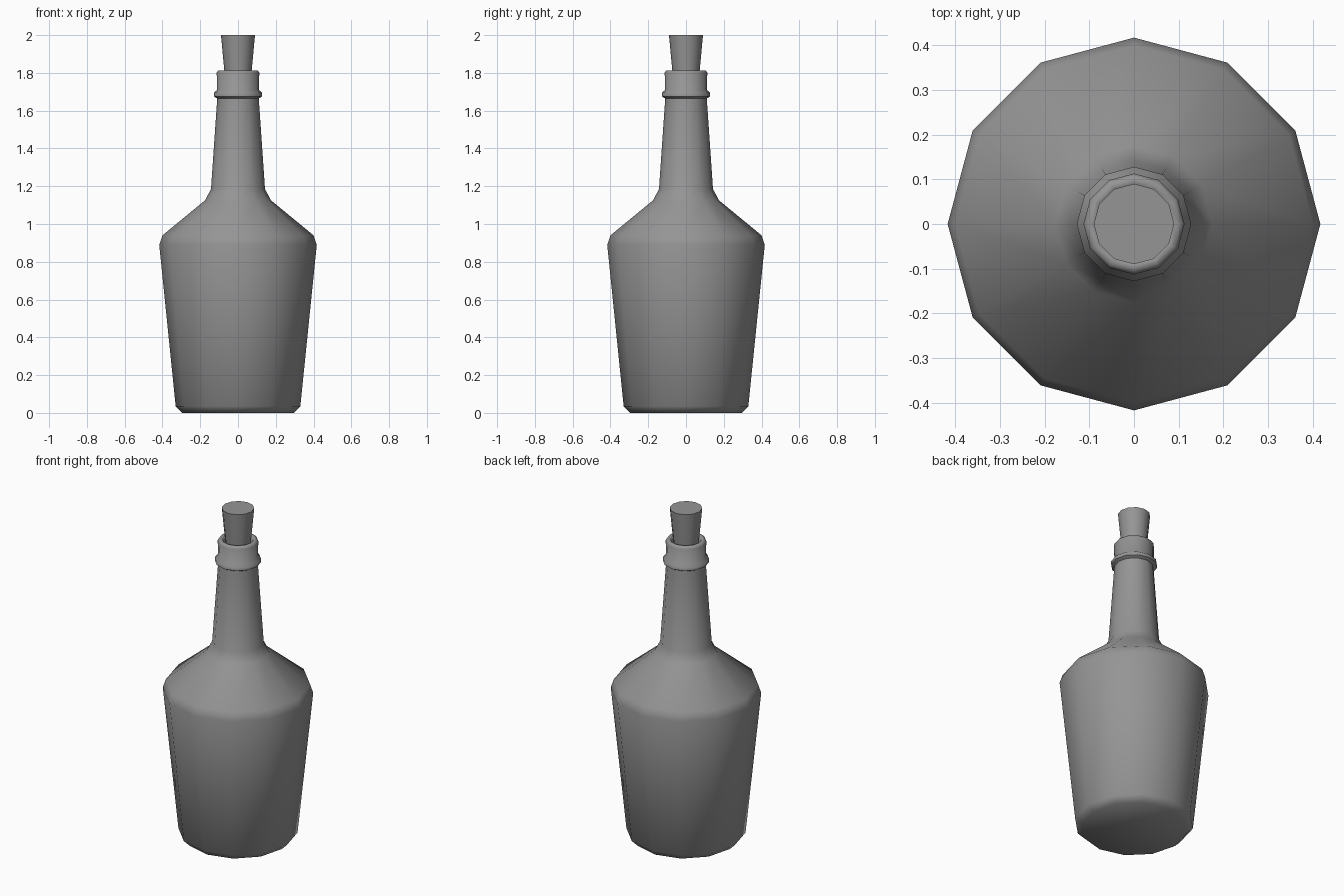
import bpy, bmesh, math

SIDES = 12

cube = bpy.data.objects.get("Cube")
if cube:
    bpy.data.objects.remove(cube, do_unlink=True)

grey = bpy.data.materials.new("plain grey")
grey.use_nodes = True
colour = (0.3, 0.3, 0.3, 1)
grey.diffuse_color = colour
grey.node_tree.nodes["Principled BSDF"].inputs["Base Color"].default_value = colour


def lathe(name, profile, cap_end, angle):
    """Turn a (radius, height) profile around z, with a flat base."""
    bm = bmesh.new()
    rings = []
    for r, z in profile:
        rings.append([bm.verts.new((r * math.cos(math.tau * i / SIDES),
                                    r * math.sin(math.tau * i / SIDES), z))
                      for i in range(SIDES)])
    for low, high in zip(rings, rings[1:]):
        for i in range(SIDES):
            j = (i + 1) % SIDES
            bm.faces.new((low[i], low[j], high[j], high[i]))
    bm.faces.new(rings[0][::-1])
    if cap_end:
        bm.faces.new(rings[-1])
    mesh = bpy.data.meshes.new(name)
    bm.to_mesh(mesh)
    bm.free()
    mesh.materials.append(grey)
    obj = bpy.data.objects.new(name, mesh)
    bpy.context.collection.objects.link(obj)
    bpy.ops.object.select_all(action="DESELECT")
    obj.select_set(True)
    bpy.context.view_layer.objects.active = obj
    bpy.ops.object.shade_smooth_by_angle(angle=math.radians(angle))
    return obj


# Bottle: base, tapered body, shoulder, neck, collar, lip, inside of the mouth
lathe("bottle", [
    (0.295, 0), (0.33, 0.035),
    (0.417, 0.89), (0.40, 0.94),
    (0.175, 1.125), (0.143, 1.185),
    (0.11, 1.665), (0.128, 1.675), (0.128, 1.695), (0.11, 1.71),
    (0.113, 1.80), (0.105, 1.812), (0.09, 1.812), (0.08, 1.80), (0.08, 1.70),
], True, 60)

# Tapered stopper standing in the mouth
lathe("stopper", [(0.064, 1.72), (0.09, 2.0)], True, 50)
